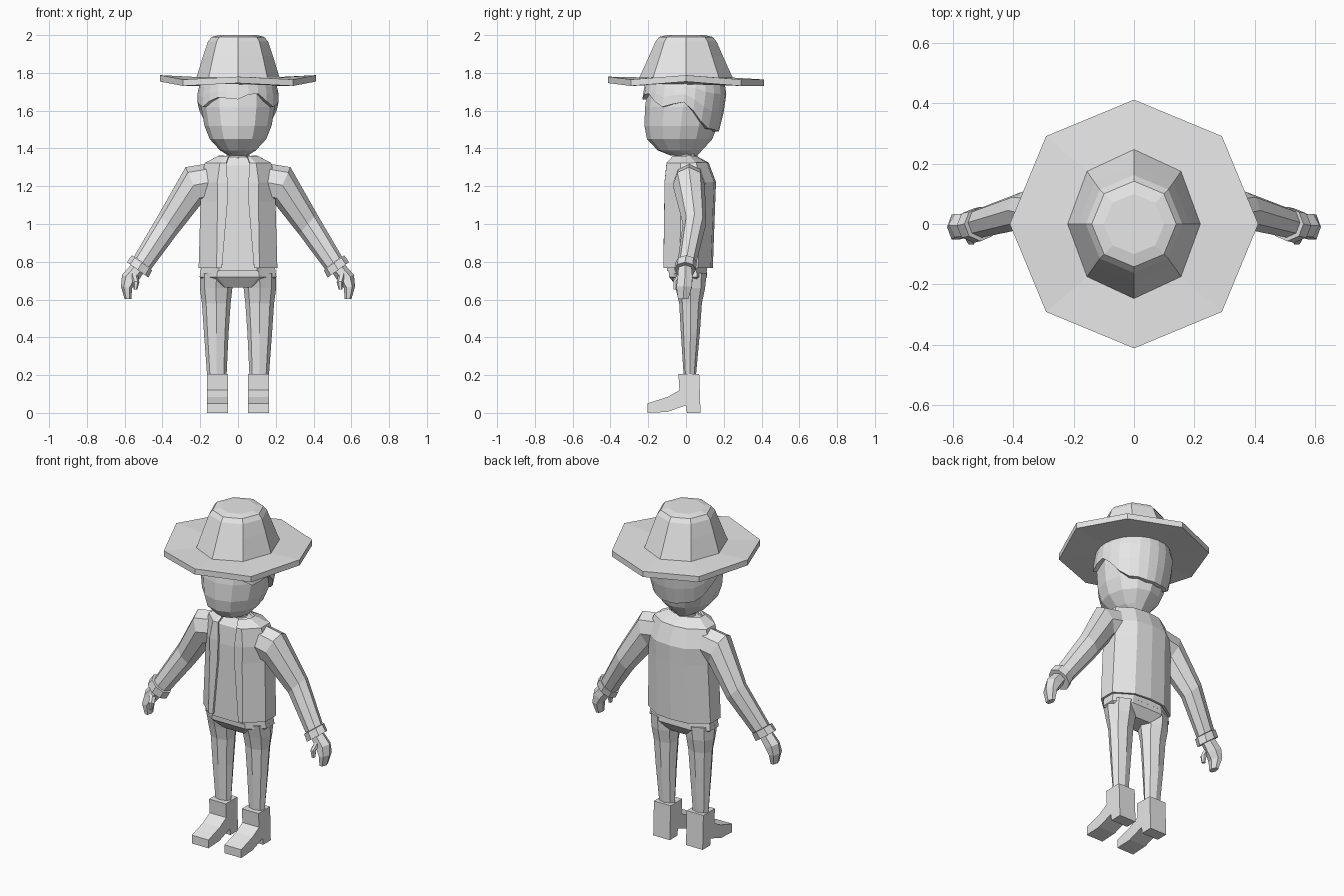
import bpy, bmesh
from math import sin, cos, pi, radians

cube = bpy.data.objects.get("Cube")
if cube:
    bpy.data.objects.remove(cube)

grey = bpy.data.materials.new("plain_grey")
grey.use_nodes = True
tone = (0.8, 0.8, 0.8, 1)
grey.diffuse_color = tone
grey.node_tree.nodes["Principled BSDF"].inputs["Base Color"].default_value = tone


def loft(name, rings, closed=True):
    """Skin a list of equal-length rings with flat faces."""
    bm = bmesh.new()
    rows = [[bm.verts.new(p) for p in ring] for ring in rings]
    count = len(rows[0])
    for low, high in zip(rows, rows[1:]):
        for i in range(count if closed else count - 1):
            j = (i + 1) % count
            bm.faces.new((low[i], low[j], high[j], high[i]))
    if closed:
        bm.faces.new(rows[0])
        bm.faces.new(rows[-1])
    bmesh.ops.recalc_face_normals(bm, faces=bm.faces)
    mesh = bpy.data.meshes.new(name)
    bm.to_mesh(mesh)
    bm.free()
    mesh.materials.append(grey)
    obj = bpy.data.objects.new(name, mesh)
    bpy.context.collection.objects.link(obj)
    return obj


def pair(name, rings):
    """Loft a part on the left side and its mirror on the right."""
    for side, sign in (("left", 1), ("right", -1)):
        loft(side + "_" + name, [[(sign * x, y, z) for x, y, z in r] for r in rings])


def oval(z, width, front, back, count=8):
    mid, deep = (front + back) / 2, (back - front) / 2
    angles = [2 * pi * i / count for i in range(count)]
    return [(width * sin(a), mid - deep * cos(a), z) for a in angles]


def tilted(x, y, z, tilt, half, deep, count=8):
    """Limb section, tilted in the front plane."""
    t = radians(tilt)
    ring = []
    for i in range(count):
        a = 2 * pi * i / count
        u = half * cos(a)
        ring.append((x + u * cos(t), y + deep * sin(a), z + u * sin(t)))
    return ring


def body_half(z, w, front, back):
    deep = back - front
    return [(w * 0.55, front, z), (w, front + deep * 0.33, z),
            (w, back - deep * 0.3, z), (w * 0.5, back - 0.01, z)]


def flip(points):
    return [(-x, y, z) for x, y, z in reversed(points)]


def body(z, w, front, back):
    half = body_half(z, w, front, back)
    return half + flip(half)


# Hat: dished brim with corners raised at the sides, and a tapered crown
corner_z = [1.78, 1.765, 1.788, 1.765, 1.765, 1.765, 1.788, 1.765]
edge = oval(0, 0.412, -0.412, 0.412)
brim_top = [(x, y, z) for (x, y, _), z in zip(edge, corner_z)]
brim_low = [(x, y, z - 0.034) for x, y, z in brim_top]
crown = [(1.775, 0.22, 0.247), (1.89, 0.185, 0.195), (1.965, 0.16, 0.162),
         (1.99, 0.14, 0.142), (2, 0.1, 0.1)]
loft("hat", [oval(1.74, 0.2, -0.22, 0.22), brim_low, brim_top]
     + [oval(z, w, -d, d) for z, w, d in crown])

# Head
profile = [(1.362, 0.05, -0.08, 0.06), (1.39, 0.095, -0.15, 0.085),
           (1.45, 0.15, -0.207, 0.14), (1.52, 0.178, -0.22, 0.165),
           (1.62, 0.195, -0.217, 0.185), (1.7, 0.195, -0.205, 0.195),
           (1.78, 0.17, -0.19, 0.18)]
loft("head", [oval(*p, count=12) for p in profile])


# Hair: a shell over the head with a jagged lower edge
def on_head(z, index, grow, count=24):
    for a, b in zip(profile, profile[1:]):
        if z <= b[0]:
            break
    t = (z - a[0]) / (b[0] - a[0])
    _, w, front, back = [p + (q - p) * t for p, q in zip(a, b)]
    return oval(z, w + grow, front - grow, back + grow, count)[index]


hem = [1.66, 1.67, 1.69, 1.65, 1.62, 1.635, 1.645, 1.6, 1.54, 1.505, 1.5, 1.49, 1.49]
hem = hem + hem[-2:0:-1]
hem[1], hem[-1], hem[-2] = 1.685, 1.665, 1.67


def hair_ring(rise, grow):
    return [on_head(h + (1.77 - h) * rise, i, grow) for i, h in enumerate(hem)]


loft("hair", [hair_ring(0, -0.01)]
     + [hair_ring(r, 0.02) for r in (0, 0.35, 0.7, 1)])

# Neck and shirt
loft("neck", [oval(z, 0.06, -0.06, 0.06) for z in (1.29, 1.4)])
loft("shirt", [body(0.75, 0.185, -0.1, 0.12), body(1.2, 0.18, -0.1, 0.135),
               body(1.31, 0.15, -0.09, 0.1), body(1.355, 0.07, -0.055, 0.055)])

# Jacket: open-fronted shell; the last value is the half opening
jacket_rings = []
for z, w, front, back, gap in [(0.768, 0.202, -0.113, 0.135, 0.085),
                               (1.12, 0.192, -0.108, 0.148, 0.055),
                               (1.22, 0.195, -0.107, 0.152, 0.055),
                               (1.32, 0.17, -0.097, 0.115, 0.062),
                               (1.355, 0.1, -0.065, 0.05, 0.05)]:
    half = [(gap, front, z)] + body_half(z, w, front, back)
    jacket_rings.append(half + [(0, back, z)] + flip(half))
jacket = loft("jacket", jacket_rings, closed=False)
shell = jacket.modifiers.new("thickness", "SOLIDIFY")
shell.thickness = 0.014
shell.offset = 0

# Sleeves, cuffs and hands
pair("sleeve", [tilted(0.1, 0.02, 1.23, 90, 0.1, 0.085),
                tilted(0.235, 0.015, 1.205, 66, 0.105, 0.085),
                tilted(0.37, 0.045, 1, 48, 0.072, 0.062),
                tilted(0.505, 0.005, 0.795, 36, 0.056, 0.05)])
pair("cuff", [tilted(0.508, 0, 0.795, 36, 0.067, 0.057),
              tilted(0.531, -0.005, 0.757, 36, 0.07, 0.057)])
pair("hand", [tilted(0.535, -0.005, 0.76, 35, 0.04, 0.04, 6),
              tilted(0.573, -0.005, 0.712, 25, 0.045, 0.045, 6),
              tilted(0.59, -0.01, 0.665, 10, 0.03, 0.047, 6),
              tilted(0.583, -0.015, 0.604, 0, 0.018, 0.032, 6)])
pair("thumb", [tilted(0.55, -0.025, 0.735, 20, 0.022, 0.02, 6),
               tilted(0.54, -0.052, 0.695, 10, 0.018, 0.018, 6),
               tilted(0.543, -0.055, 0.653, 0, 0.01, 0.012, 6)])

# Trousers
loft("trouser_seat", [body(0.81, 0.19, -0.095, 0.115), body(0.72, 0.203, -0.09, 0.122),
                      body(0.665, 0.12, -0.045, 0.085)])
pair("trouser_leg", [tilted(0.114, 0.015, 0.74, 0, 0.088, 0.095),
                     tilted(0.116, 0.023, 0.66, 0, 0.086, 0.078),
                     tilted(0.115, 0.024, 0.58, 0, 0.076, 0.06),
                     tilted(0.115, 0.023, 0.42, 0, 0.065, 0.05),
                     tilted(0.112, 0.02, 0.19, 0, 0.051, 0.032)])

# Boots: side profile with heel, extruded across the foot
boot = [(-0.205, 0), (-0.205, 0.05), (-0.095, 0.085), (-0.035, 0.12), (-0.04, 0.205),
        (0.07, 0.205), (0.077, 0), (0.005, 0), (0, 0.04), (-0.1, 0.005)]
pair("boot", [[(x, y, z) for y, z in boot] for x in (0.054, 0.165)])
